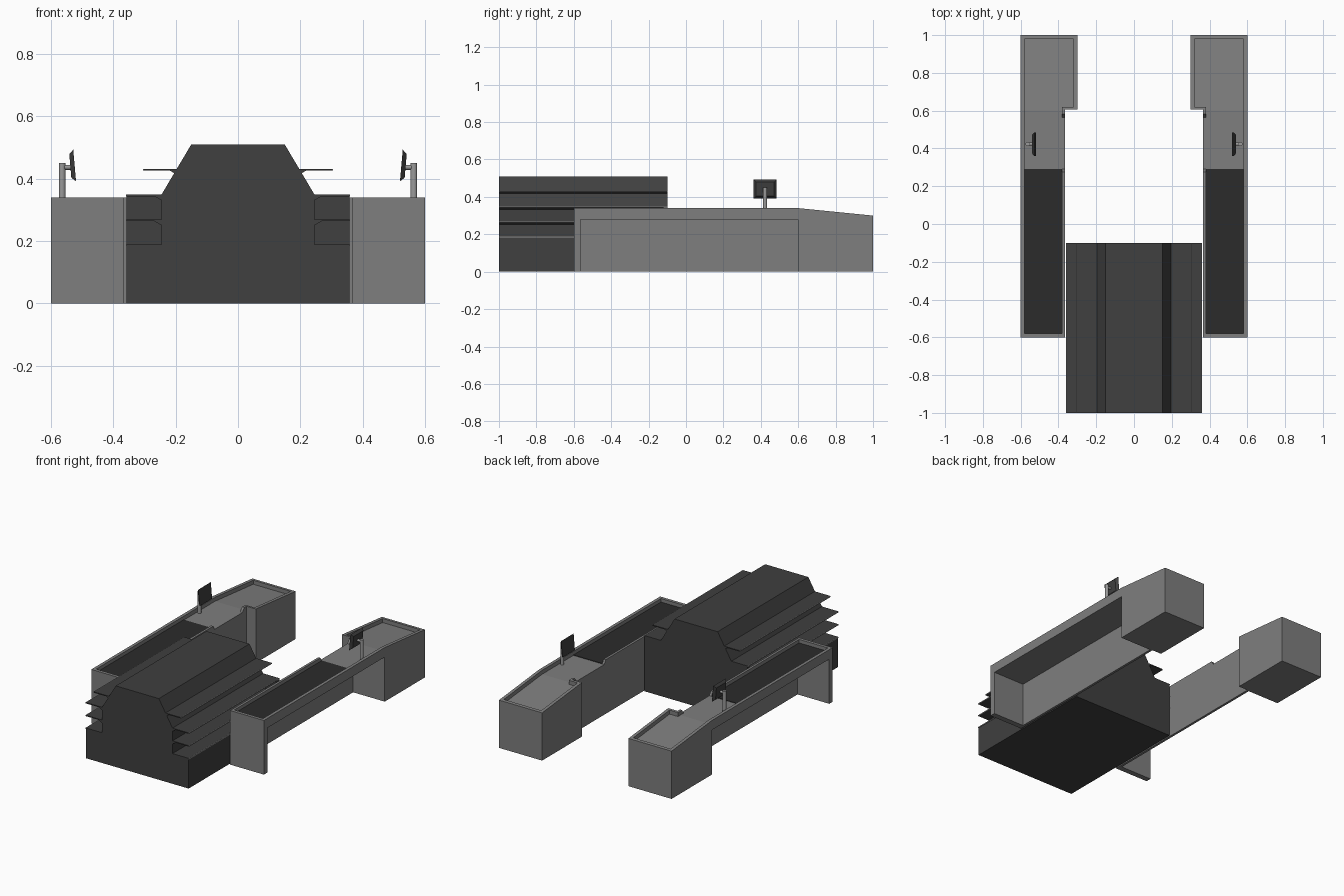
import bpy, bmesh, math
from mathutils import Vector, Matrix

if "Cube" in bpy.data.objects:
    bpy.data.objects.remove(bpy.data.objects["Cube"])


def material(name, v):
    m = bpy.data.materials.new(name)
    m.diffuse_color = (v, v, v, 1)
    m.use_nodes = True
    m.node_tree.nodes["Principled BSDF"].inputs["Base Color"].default_value = m.diffuse_color
    return m


GREY = material("console_grey", 0.21)
DARK = material("housing_dark", 0.05)
BLACK = material("worktop_black", 0.024)
LIGHT = material("trim_light", 0.32)


def finish(name, bm, mat, mirror):
    bmesh.ops.recalc_face_normals(bm, faces=bm.faces)
    me = bpy.data.meshes.new(name)
    bm.to_mesh(me)
    bm.free()
    ob = bpy.data.objects.new(name, me)
    bpy.context.collection.objects.link(ob)
    if mat:
        me.materials.append(mat)
    if mirror:
        ob.modifiers.new("mirror", 'MIRROR')
    return ob


def prism(name, pts, axis, a, b, mat=None, mirror=False):
    """Extrude a 2D profile from a to b along the given axis."""
    place = {'X': lambda p, t: (t, p[0], p[1]),
             'Y': lambda p, t: (p[0], t, p[1]),
             'Z': lambda p, t: (p[0], p[1], t)}[axis]
    bm = bmesh.new()
    face = bm.faces.new([bm.verts.new(place(p, a)) for p in pts])
    ext = bmesh.ops.extrude_face_region(bm, geom=[face])
    move = Vector(place((0, 0), b - a))
    bmesh.ops.translate(bm, vec=move,
                        verts=[v for v in ext['geom'] if isinstance(v, bmesh.types.BMVert)])
    return finish(name, bm, mat, mirror)


def box(name, x, y, z, mat=None, mirror=False):
    return prism(name, [(x[0], y[0]), (x[1], y[0]), (x[1], y[1]), (x[0], y[1])],
                 'Z', z[0], z[1], mat, mirror)


def cylinder(name, r, p, q, mat):
    p, q = Vector(p), Vector(q)
    d = q - p
    bm = bmesh.new()
    rot = d.to_track_quat('Z', 'Y').to_matrix().to_4x4()
    bmesh.ops.create_cone(bm, cap_ends=True, segments=16, radius1=r, radius2=r,
                          depth=d.length, matrix=Matrix.Translation((p + q) / 2) @ rot)
    for f in bm.faces:
        f.smooth = len(f.verts) == 4
    return finish(name, bm, mat, True)


def carve(ob, cutters):
    """Subtract each cutter, then bake the result and drop the cutters."""
    for c in cutters:
        c.hide_render = True
        m = ob.modifiers.new("cut", 'BOOLEAN')
        m.operation, m.solver, m.object = 'DIFFERENCE', 'EXACT', c
    dg = bpy.context.evaluated_depsgraph_get()
    me = bpy.data.meshes.new_from_object(ob.evaluated_get(dg))
    ob.modifiers.clear()
    ob.data = me
    for c in cutters:
        bpy.data.objects.remove(c)


# Side consoles: L-shaped plan, sloped end, tray top with rim, open knee space
FLOOR = 0.315
console = prism("side_console", [(.365, -.6), (.6, -.6), (.6, 1), (.3, 1), (.3, .605), (.365, .605)],
                'Z', 0, .34, GREY)
tray = [(-.58, FLOOR), (.6, FLOOR), (.98, FLOOR - .038), (.98, .5), (-.58, .5)]
end_tray = [(.62, FLOOR - .002), (.98, FLOOR - .038), (.98, .5), (.62, .5)]
carve(console, [
    prism("slope_cutter", [(.6, .34), (1.1, .29), (1.1, .6), (.6, .6)], 'X', .2, .7),
    prism("tray_cutter", tray, 'X', .38, .58),
    prism("end_tray_cutter", end_tray, 'X', .32, .58),
    prism("rim_gap_cutter", [(.29, FLOOR), (.565, FLOOR), (.59, .35), (.27, .35)], 'X', .34, .39),
    box("knee_cutter", (.38, .7), (-.565, .6), (-.1, .28)),
])
console.modifiers.new("mirror", 'MIRROR')

# Dark worktop lying in each tray
box("worktop", (.38, .58), (-.58, .29), (FLOOR - .002, FLOOR + .003), BLACK, True)

# Small screens on posts
cylinder("screen_post", .011, (.564, .423, .31), (.564, .423, .45), LIGHT)
cylinder("screen_arm", .008, (.564, .423, .437), (.533, .423, .437), LIGHT)
bm = bmesh.new()
bmesh.ops.create_cube(bm, size=1)
for v in bm.verts:
    outer = v.co.x > 0
    v.co.x *= .014
    v.co.y *= .096 if outer else .124
    v.co.z *= .076 if outer else .102
tilt = Matrix.Translation((.531, .423, .442)) @ Matrix.Rotation(math.radians(5), 4, 'Y')
bmesh.ops.transform(bm, matrix=tilt, verts=bm.verts)
finish("screen", bm, DARK, True)

# Central housing: base, core with tapered top
half = [(.357, 0), (.357, .187), (.245, .187), (.245, .35), (.15, .51)]
prism("central_housing", half + [(-x, z) for x, z in reversed(half)], 'Y', -1, -.1, DARK)

# Plate closing the shelf bays at the far end
box("shelf_end_plate", (.24, .357), (-.12, -.1), (.18, .345), DARK, True)

# Shelves along both flanks, each with a wedge at the root and a light edge
for i, (root, tip, top) in enumerate([(.24, .36, .19), (.24, .36, .27), (.24, .36, .35), (.19, .305, .432)]):
    prism(f"shelf_{i + 1}", [(root, top), (tip - .003, top), (tip - .003, top - .006),
                             (root + .028, top - .006), (root + .008, top - .018), (root, top - .018)],
          'Y', -1, -.1, DARK, True)
    box(f"shelf_edge_{i + 1}", (tip - .003, tip), (-1, -.1), (top - .006, top), LIGHT, True)
